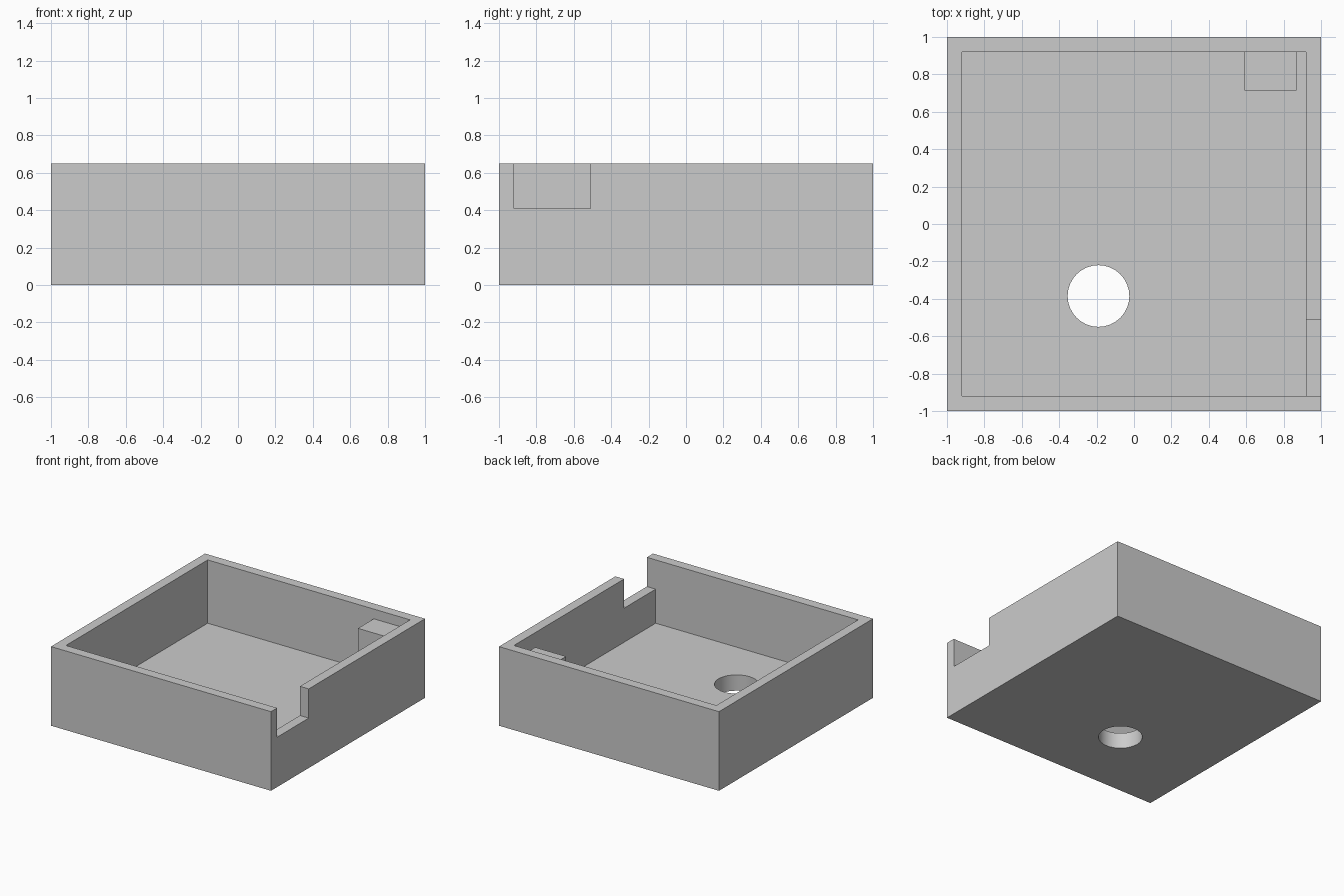
import bpy
import math

if "Cube" in bpy.data.objects:
    bpy.data.objects.remove(bpy.data.objects["Cube"], do_unlink=True)

HEIGHT = 0.65
FLOOR = 0.13
INNER = 0.92

grey = bpy.data.materials.new("plain grey")
grey.use_nodes = True
COLOUR = (0.6, 0.6, 0.6, 1.0)
grey.diffuse_color = COLOUR
grey.node_tree.nodes["Principled BSDF"].inputs["Base Color"].default_value = COLOUR


def box(name, low, high):
    """Add a box spanning two opposite corners."""
    centre = [(a + b) / 2 for a, b in zip(low, high)]
    bpy.ops.mesh.primitive_cube_add(size=1, location=centre)
    obj = bpy.context.object
    obj.name = name
    obj.scale = [b - a for a, b in zip(low, high)]
    bpy.ops.object.transform_apply(location=True, rotation=False, scale=True)
    obj.data.materials.append(grey)
    return obj


def cut(target, cutter):
    """Subtract the cutter from the target, then discard it."""
    cutter.hide_render = True
    mod = target.modifiers.new("cut", "BOOLEAN")
    mod.operation = "DIFFERENCE"
    mod.solver = "EXACT"
    mod.object = cutter
    bpy.context.view_layer.objects.active = target
    bpy.ops.object.modifier_apply(modifier=mod.name)
    bpy.data.objects.remove(cutter, do_unlink=True)


# Open tray: outer block with a hollow
tray = box("tray", (-1, -1, 0), (1, 1, HEIGHT))
cut(tray, box("hollow", (-INNER, -INNER, FLOOR), (INNER, INNER, 1)))

# Notch in the left wall, flush with the inside of the front wall
cut(tray, box("notch", (0.8, -INNER, 0.41), (1.2, -0.51, 1)))

# Round hole through the floor
bpy.ops.mesh.primitive_cylinder_add(vertices=32, radius=0.165, depth=0.6,
                                    location=(-0.19, -0.385, 0))
hole = bpy.context.object
hole.data.materials.append(grey)
cut(tray, hole)

# Support post standing against the back wall
box("support_post", (0.59, 0.715, FLOOR), (0.87, INNER, 0.57))

# Smooth hole wall, sharp box edges
bpy.ops.object.select_all(action="DESELECT")
tray.select_set(True)
bpy.context.view_layer.objects.active = tray
bpy.ops.object.shade_smooth_by_angle(angle=math.radians(30))
